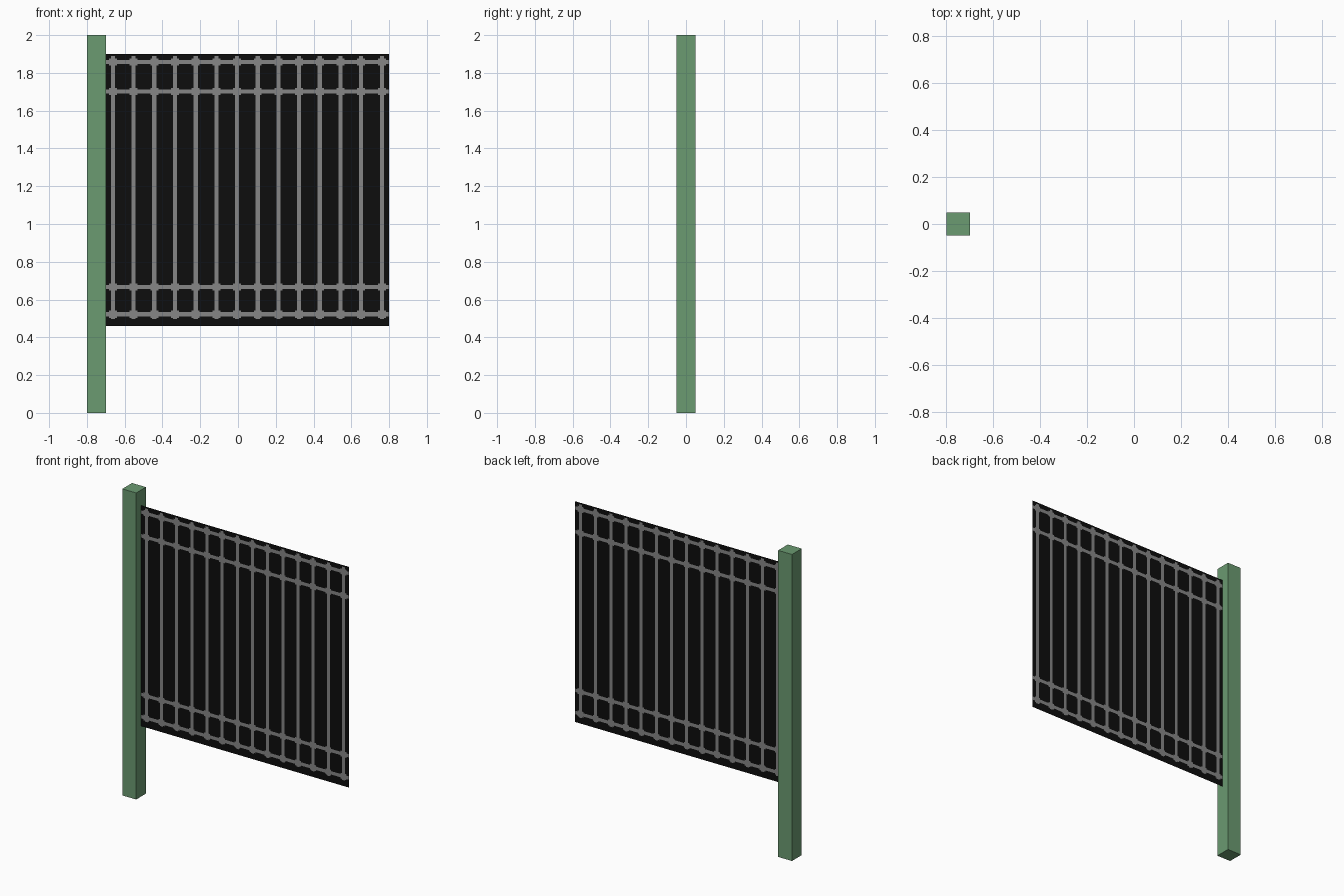
import bpy, bmesh

if "Cube" in bpy.data.objects:
    bpy.data.objects.remove(bpy.data.objects["Cube"])

def material(name, rgb):
    m = bpy.data.materials.new(name)
    m.diffuse_color = (*rgb, 1)
    m.use_nodes = True
    m.node_tree.nodes["Principled BSDF"].inputs["Base Color"].default_value = m.diffuse_color
    return m

green = material("post green", (0.146, 0.325, 0.165))
black = material("panel black", (0.004, 0.004, 0.004))
grey = material("bar grey", (0.24, 0.24, 0.24))

# Square post at the left end
bpy.ops.mesh.primitive_cube_add(size=1, location=(-0.75, 0, 1))
post = bpy.context.object
post.name = "post"
post.scale = (0.1, 0.1, 2)
post.data.materials.append(green)

# Paper-thin panel, cut into a grid so the painted bars are whole faces
X0, X1, Z0, Z1 = -0.70, 0.80, 0.46, 1.90
BAR_X = [-0.662 + 0.1095 * i for i in range(14)]
RAIL_Z = [0.522, 0.667, 1.702, 1.857]
BAR_H, KNOT_X = 0.011, 0.021      # half widths of bar and knot
RAIL_H, KNOT_Z = 0.011, 0.019     # half heights of rail and knot
BAR_BOTTOM, BAR_TOP = 0.497, 1.889

xs = sorted([X0, X1] + [c + d for c in BAR_X for d in (-KNOT_X, -BAR_H, BAR_H, KNOT_X)])
zs = sorted([Z0, Z1, BAR_BOTTOM, BAR_TOP]
            + [c + d for c in RAIL_Z for d in (-KNOT_Z, -RAIL_H, RAIL_H, KNOT_Z)])

def is_grey(x, z):
    dx = min(abs(x - c) for c in BAR_X)
    dz = min(abs(z - c) for c in RAIL_Z)
    on_bar = dx < BAR_H and BAR_BOTTOM < z < BAR_TOP
    return on_bar or dz < RAIL_H or (dx < KNOT_X and dz < KNOT_Z)

bm = bmesh.new()
grid = [[bm.verts.new((x, 0, z)) for z in zs] for x in xs]
for i in range(len(xs) - 1):
    for j in range(len(zs) - 1):
        f = bm.faces.new((grid[i][j], grid[i + 1][j], grid[i + 1][j + 1], grid[i][j + 1]))
        c = f.calc_center_median()
        f.material_index = int(is_grey(c.x, c.z))
mesh = bpy.data.meshes.new("fence_panel")
bm.to_mesh(mesh)
bm.free()
mesh.materials.append(black)
mesh.materials.append(grey)
panel = bpy.data.objects.new("fence_panel", mesh)
bpy.context.collection.objects.link(panel)
